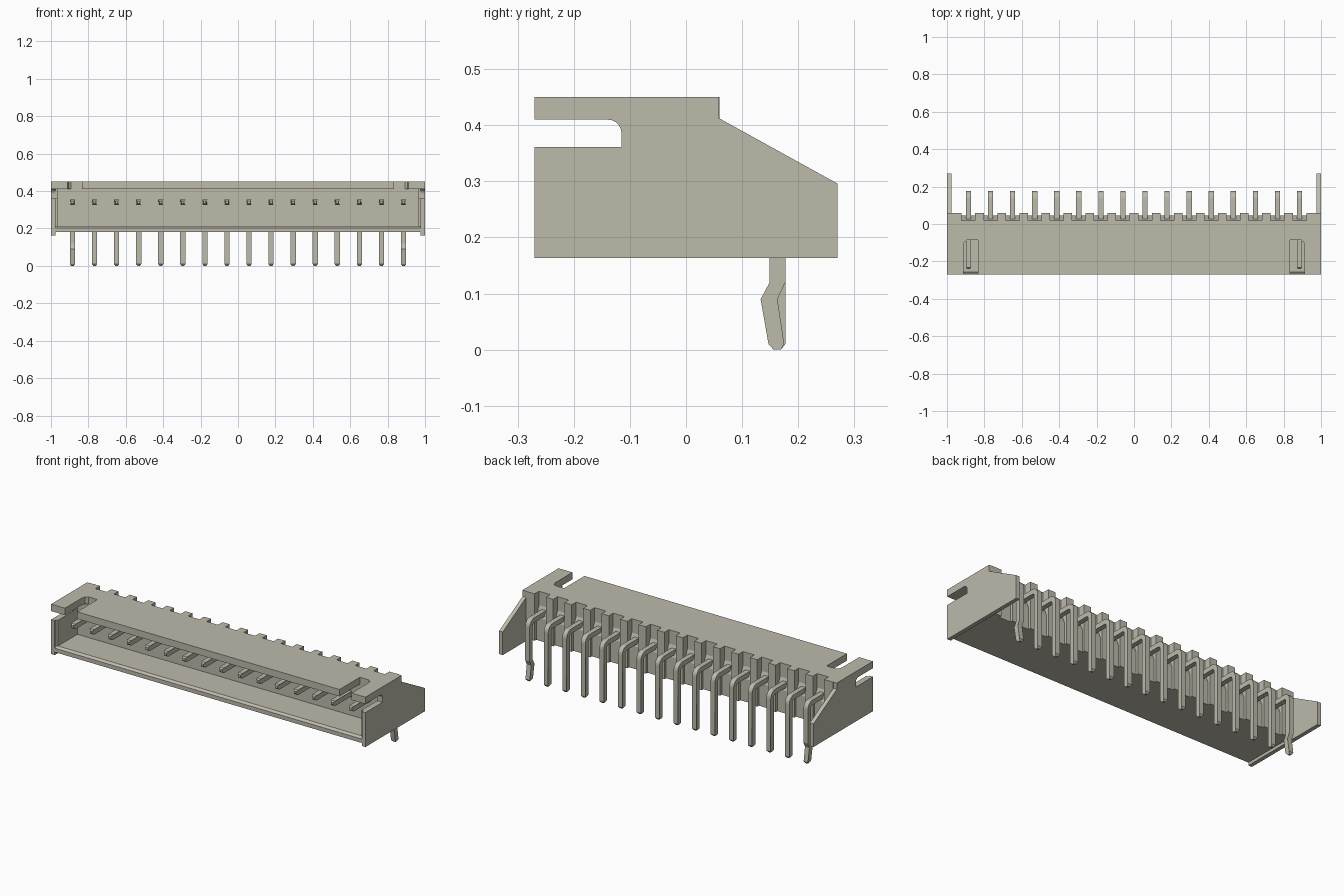
import bpy, bmesh, math

cube = bpy.data.objects.get("Cube")
if cube:
    bpy.data.objects.remove(cube, do_unlink=True)

beige = bpy.data.materials.new("warm_beige")
beige.use_nodes = True
beige.diffuse_color = (0.51, 0.49, 0.41, 1)
beige.node_tree.nodes["Principled BSDF"].inputs["Base Color"].default_value = beige.diffuse_color

PINS = 16
PITCH = 0.118
HALF_GAP = 0.036
W = 0.014            # pin half width
pin_x = [(i - (PINS - 1) / 2) * PITCH for i in range(PINS)]


def prism(name, profile, lo, hi, axis="x", edit=None):
    """Extrude a closed outline: (y, z) along x or (x, y) along z."""
    bm = bmesh.new()
    rings = []
    for t in (lo, hi):
        rings.append([bm.verts.new((t, a, b) if axis == "x" else (a, b, t)) for a, b in profile])
    bm.faces.new(rings[0])
    bm.faces.new(rings[1])
    n = len(profile)
    for i in range(n):
        j = (i + 1) % n
        bm.faces.new((rings[0][i], rings[0][j], rings[1][j], rings[1][i]))
    if edit:
        edit(bm)
    bmesh.ops.recalc_face_normals(bm, faces=bm.faces)
    mesh = bpy.data.meshes.new(name)
    bm.to_mesh(mesh)
    bm.free()
    mesh.materials.append(beige)
    obj = bpy.data.objects.new(name, mesh)
    bpy.context.collection.objects.link(obj)
    return obj


def arc(cy, cz, r, start, end, steps=5):
    return [(cy + r * math.cos(math.radians(start + (end - start) * k / steps)),
             cz + r * math.sin(math.radians(start + (end - start) * k / steps)))
            for k in range(steps + 1)]


# Side plates with the latch slot and the sloped rear
side = [(-0.27, 0.163), (0.27, 0.163), (0.27, 0.296), (0.058, 0.413), (0.058, 0.45),
        (-0.27, 0.45), (-0.27, 0.41)]
side += arc(-0.139, 0.386, 0.024, 90, 0)
side += [(-0.115, 0.361), (-0.27, 0.361)]
lining = [(-0.258, 0.19), (0.0, 0.19), (0.0, 0.43), (-0.115, 0.43),
          (-0.115, 0.361), (-0.258, 0.361)]
for label, s in (("left", 1), ("right", -1)):
    prism(label + "_side_plate", side, s * 0.977, s)
    prism(label + "_side_lining", lining, s * 0.966, s * 0.978)

# Floor with a bevelled front lip
prism("floor", [(-0.27, 0.18), (-0.27, 0.203), (-0.256, 0.213), (0.02, 0.213), (0.02, 0.18)],
      -0.978, 0.978)

# Top plate with two open notches
half_top = [(0.835, -0.27), (0.835, -0.085), (0.892, -0.085), (0.906, -0.095),
            (0.912, -0.115), (0.912, -0.27), (0.978, -0.27), (0.978, 0.02)]
top = half_top + [(-x, y) for x, y in reversed(half_top)]
prism("top_plate", top, 0.41, 0.45, axis="z")

# Back wall with a ramp under each pin recess
prism("back_wall", [(-0.08, 0.2), (-0.08, 0.42), (0.02, 0.42), (0.02, 0.37), (0.045, 0.31),
                    (0.045, 0.18), (0.01, 0.18)], -0.975, 0.975)

# Ribs between the pins
edges = [-0.978] + [x + s * HALF_GAP for x in pin_x for s in (-1, 1)] + [0.978]
for a, b in zip(edges[::2], edges[1::2]):
    prism("rear_rib", [(0.0, 0.18), (0.06, 0.18), (0.06, 0.45), (0.0, 0.45)], a, b)


# Bent pins, with a kinked retaining leg at each end of the row
def taper_tips(x):
    def edit(bm):
        for v in bm.verts:
            if v.co.z < 0.004 or v.co.y < -0.237:
                v.co.x = x + (v.co.x - x) * 0.5
    return edit


front_tip = [(-0.232, 0.326), (-0.24, 0.333), (-0.24, 0.347), (-0.232, 0.354)]
bend = arc(0.137, 0.314, 0.04, 90, 0)
inner_bend = arc(0.137, 0.314, 0.012, 0, 90, 3)
straight_leg = [(0.177, 0.01), (0.169, 0), (0.156, 0), (0.149, 0.01)]
kinked_leg = [(0.177, 0.12), (0.163, 0.09), (0.175, 0.01), (0.169, 0), (0.156, 0),
              (0.147, 0.01), (0.133, 0.09), (0.149, 0.12)]
for i, x in enumerate(pin_x):
    leg = kinked_leg if i in (0, PINS - 1) else straight_leg
    prism("pin", front_tip + bend + leg + inner_bend, x - W, x + W, edit=taper_tips(x))
